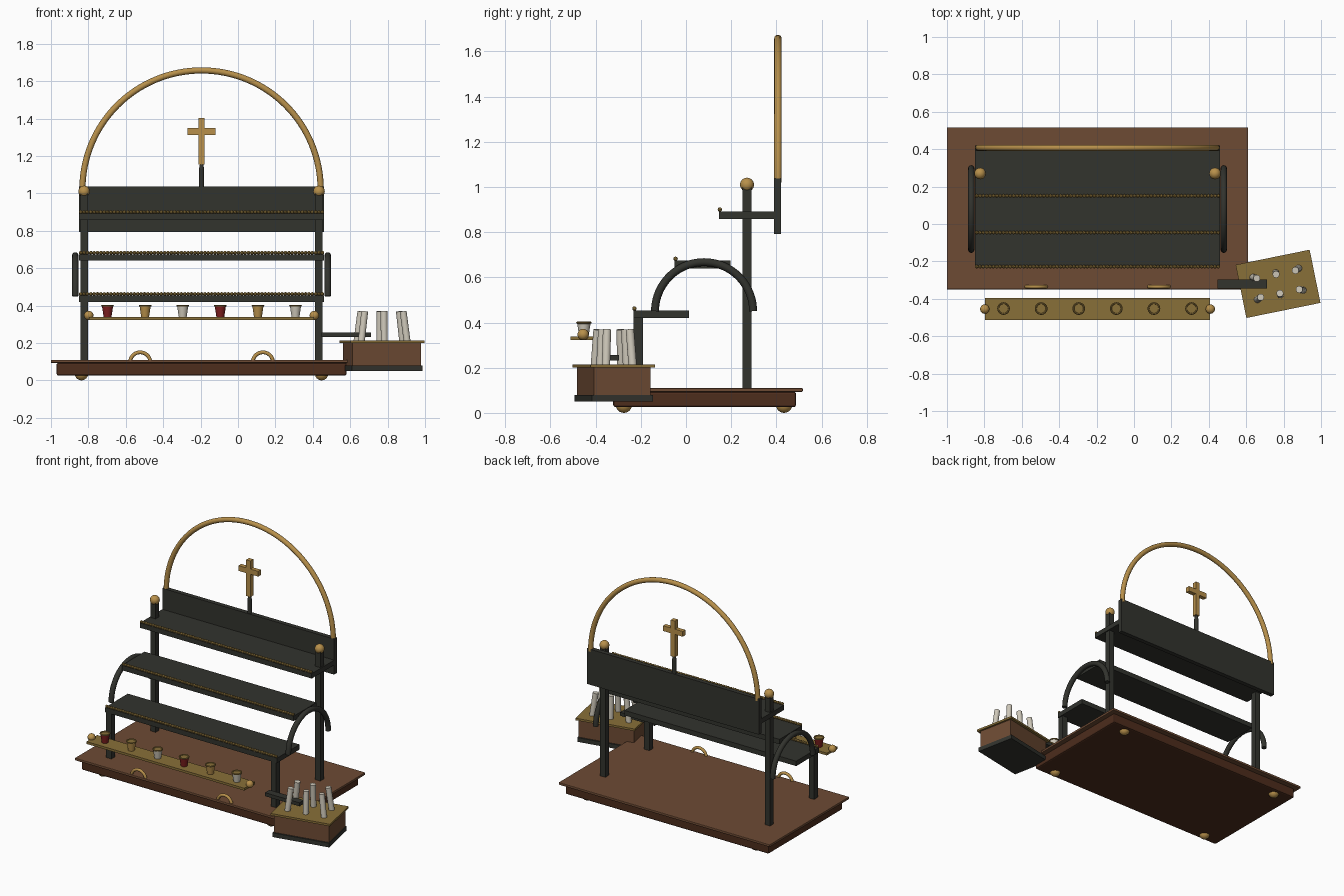
import bpy, bmesh
from math import sin, cos, pi, radians
from mathutils import Vector, Matrix

old = bpy.data.objects.get("Cube")
if old:
    bpy.data.objects.remove(old, do_unlink=True)


def material(name, rgb):
    m = bpy.data.materials.new(name)
    m.use_nodes = True
    m.diffuse_color = (*rgb, 1)
    m.node_tree.nodes["Principled BSDF"].inputs["Base Color"].default_value = (*rgb, 1)
    return m


IRON = material("dark iron", (0.032, 0.033, 0.027))
BRASS = material("polished brass", (0.48, 0.28, 0.07))
AGED = material("aged brass", (0.25, 0.16, 0.04))
WOOD = material("brown wood", (0.155, 0.07, 0.034))
DARK = material("dark wood", (0.075, 0.026, 0.012))
RED = material("red glass", (0.22, 0.014, 0.014))
WAX = material("white wax", (0.62, 0.58, 0.49))


def finish(ob, name, mat, smooth=False):
    ob.name = name
    ob.data.materials.append(mat)
    if smooth:
        bpy.ops.object.shade_smooth_by_angle(angle=radians(40))
    return ob


def box(name, mat, lo, hi, bevel=0):
    """Box between two corners."""
    lo, hi = Vector(lo), Vector(hi)
    bpy.ops.mesh.primitive_cube_add(size=1, location=(lo + hi) / 2)
    ob = bpy.context.object
    ob.data.transform(Matrix.Diagonal((*(hi - lo), 1)))
    if bevel:
        mod = ob.modifiers.new("soft_edges", 'BEVEL')
        mod.width, mod.segments = bevel, 2
    return finish(ob, name, mat)


def ball(name, mat, loc, r):
    bpy.ops.mesh.primitive_uv_sphere_add(segments=20, ring_count=12, radius=r, location=loc)
    return finish(bpy.context.object, name, mat, True)


def cone(name, mat, loc, r1, r2, depth, sides=20):
    bpy.ops.mesh.primitive_cone_add(vertices=sides, radius1=r1, radius2=r2, depth=depth, location=loc)
    return finish(bpy.context.object, name, mat, True)


def half_ring(name, mat, centre, axis, radius, tube, steps=40):
    """Upright half circle of round bar, spreading along the given axis."""
    curve = bpy.data.curves.new(name, 'CURVE')
    curve.dimensions = '3D'
    curve.bevel_depth, curve.bevel_resolution, curve.use_fill_caps = tube, 4, True
    spline = curve.splines.new('POLY')
    spline.points.add(steps)
    for i, p in enumerate(spline.points):
        a = pi * i / steps
        p.co = (*(Vector(axis) * cos(a) * radius + Vector((0, 0, sin(a) * radius))), 1)
    ob = bpy.data.objects.new(name, curve)
    ob.location = centre
    bpy.context.collection.objects.link(ob)
    bpy.ops.object.select_all(action='DESELECT')
    ob.select_set(True)
    bpy.context.view_layer.objects.active = ob
    bpy.ops.object.convert(target='MESH')
    return finish(bpy.context.object, name, mat, True)


def beads(name, mat, x0, x1, y, z, r):
    """Row of small touching beads."""
    bm = bmesh.new()
    n = round((x1 - x0) / (2 * r))
    for i in range(n):
        x = x0 + (i + 0.5) * (x1 - x0) / n
        bmesh.ops.create_icosphere(bm, subdivisions=2, radius=r * 1.1,
                                   matrix=Matrix.Translation((x, y, z)))
    me = bpy.data.meshes.new(name)
    bm.to_mesh(me)
    bm.free()
    ob = bpy.data.objects.new(name, me)
    bpy.context.collection.objects.link(ob)
    return finish(ob, name, mat)


X0, X1, MID = -0.85, 0.46, -0.195
SIDES = (("right", -1), ("left", 1))

# Wooden base with feet and carrying handles
box("base_body", DARK, (-0.97, -0.322, 0.025), (0.58, 0.487, 0.094), 0.01)
box("base_top", WOOD, (-1, -0.35, 0.093), (0.61, 0.517, 0.11), 0.004)
for side, s in SIDES:
    for end, y in (("front", -0.275), ("back", 0.434)):
        ball(f"{end}_{side}_foot", BRASS, (MID + s * 0.642, y, 0.036), 0.036)
    half_ring(f"{side}_handle", BRASS, (MID + s * 0.328, -0.335, 0.096), (1, 0, 0), 0.054, 0.01, 20)

# Posts, finials and side arches
for side, s in SIDES:
    x = MID + s * 0.628
    box(f"{side}_back_post", IRON, (x - 0.02, 0.249, 0.11), (x + 0.02, 0.289, 1.0))
    box(f"{side}_front_post", IRON, (x - 0.02, -0.232, 0.11), (x + 0.02, -0.191, 0.45))
    ball(f"{side}_finial", BRASS, (x, 0.27, 1.01), 0.031)
    half_ring(f"{side}_side_arch", IRON, (MID + s * 0.675, 0.08, 0.45), (0, 1, 0), 0.217, 0.0175)

# Three stepped shelves with beaded front edges
for level, y, z in (("lower", -0.232, 0.42), ("middle", -0.05, 0.64), ("upper", 0.146, 0.858)):
    box(f"{level}_shelf", IRON, (X0, y, z), (X1, y + 0.246, z + 0.034))
    beads(f"{level}_shelf_beading", AGED, X0, X1, y + 0.004, z + 0.042, 0.009)

# Back panel, large arch and cross
box("back_panel", IRON, (X0, 0.39, 0.792), (X1, 0.421, 1.037))
half_ring("top_arch", BRASS, (MID, 0.407, 1.02), (1, 0, 0), 0.637, 0.0165, 64)
cone("cross_stem", IRON, (MID, 0.406, 1.08), 0.014, 0.014, 0.1)
cone("cross_stem_tip", IRON, (MID, 0.406, 1.145), 0.014, 0.008, 0.03)
box("cross_upright", BRASS, (MID - 0.016, 0.39, 1.155), (MID + 0.016, 0.422, 1.404))
box("cross_arms", BRASS, (MID - 0.075, 0.391, 1.312), (MID + 0.075, 0.421, 1.348))

# Tray with votive cups
box("cup_tray", AGED, (-0.797, -0.512, 0.323), (0.407, -0.395, 0.339))
for side, s in SIDES:
    ball(f"{side}_tray_knob", BRASS, (MID + s * 0.603, -0.455, 0.347), 0.025)
for i in range(6):
    x = MID + (i - 2.5) * 0.201
    cup = cone(f"cup_{i + 1}", (RED, BRASS, WAX)[i % 3], (x, -0.452, 0.369), 0.021, 0.03, 0.06)
    cup.data.materials.append(AGED)
    for f in cup.data.polygons:
        if f.normal.z > 0.9:
            f.material_index = 1
    bpy.ops.mesh.primitive_torus_add(major_segments=24, minor_segments=8, major_radius=0.029,
                                     minor_radius=0.005, location=(x, -0.452, 0.399))
    finish(bpy.context.object, f"cup_{i + 1}_rim", AGED, True)

# Swivel arm and candle box
box("swivel_arm", IRON, (0.447, -0.345, 0.232), (0.71, -0.296, 0.256))
TURN = Matrix.Translation((0.77, -0.32, 0)) @ Matrix.Rotation(radians(11.5), 4, 'Z')
parts = [
    box("candle_box_plinth", IRON, (-0.193, -0.138, 0.05), (0.193, 0.138, 0.079)),
    box("candle_box_body", WOOD, (-0.188, -0.128, 0.079), (0.188, 0.128, 0.2)),
    box("candle_box_lid", AGED, (-0.202, -0.145, 0.2), (0.202, 0.145, 0.214)),
]
for row in (-1, 1):
    for col in (-1, 0, 1):
        candle = cone(f"candle_{'front' if row < 0 else 'back'}_{col + 2}", WAX,
                      (col * 0.115, row * 0.056, 0.287), 0.0185, 0.0185, 0.165, 16)
        candle.rotation_euler = (radians(row * 3), radians(-col * 7), 0)
        parts.append(candle)
bpy.context.view_layer.update()
for ob in parts:
    ob.matrix_world = TURN @ ob.matrix_world
